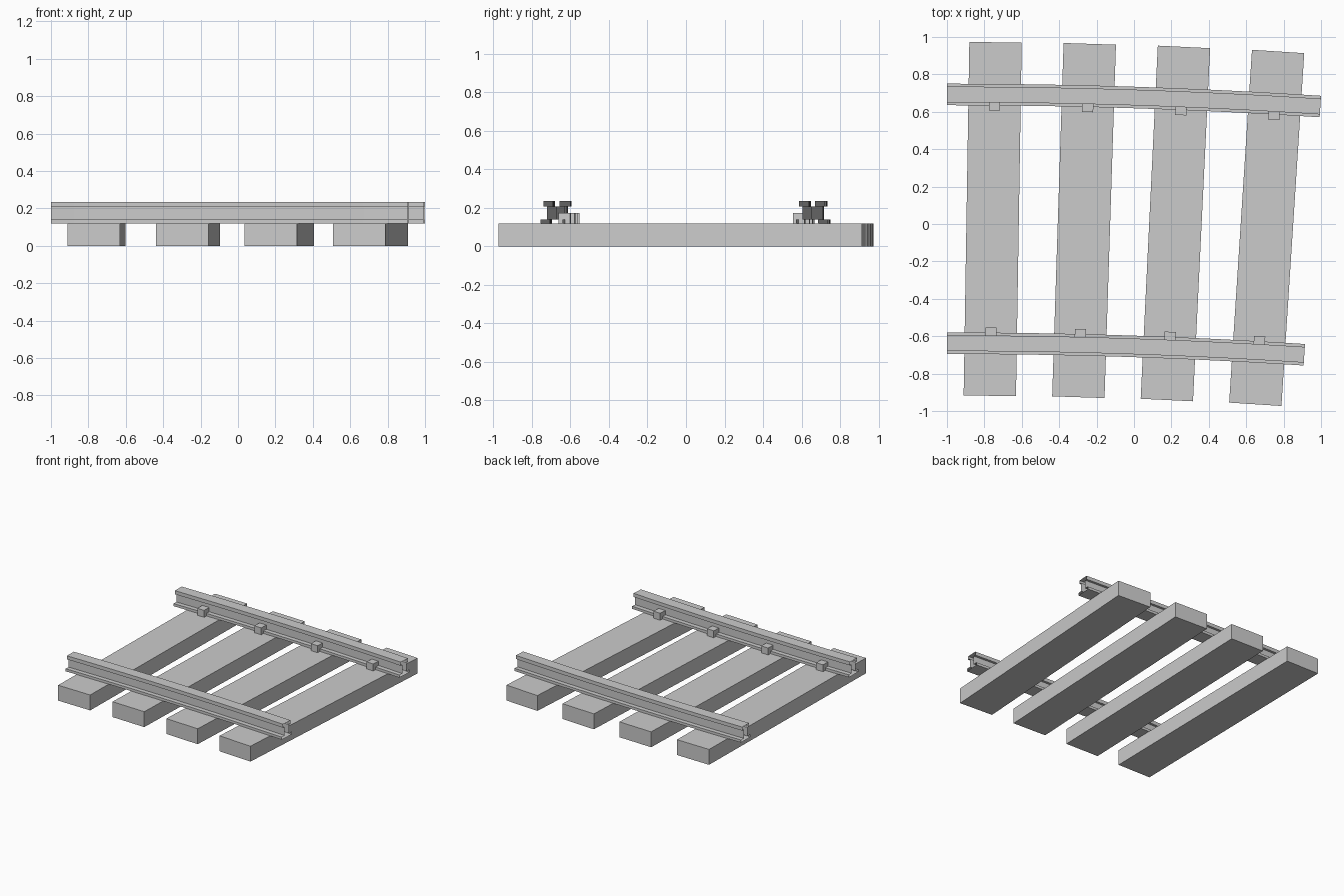
import bpy, bmesh, math
from mathutils import Matrix

if "Cube" in bpy.data.objects:
    bpy.data.objects.remove(bpy.data.objects["Cube"])

THETA = math.radians(3.7)                 # total turn of the curved track
R = 2 / math.sin(THETA) - 0.7225          # radius of the centre line
Y0 = 0.0275                               # centre line height at the start
N_TIES, SEGS = 4, 16


def place(a, offset):
    """Point on the curve at angle a, offset outwards from the centre line."""
    r = R + offset
    return -1 + r * math.sin(a), Y0 - R + r * math.cos(a)


def finish(name, bm):
    bmesh.ops.recalc_face_normals(bm, faces=bm.faces[:])
    me = bpy.data.meshes.new(name)
    bm.to_mesh(me)
    bm.free()
    ob = bpy.data.objects.new(name, me)
    bpy.context.collection.objects.link(ob)
    return ob


def box(name, size, frame, centre):
    bm = bmesh.new()
    bmesh.ops.create_cube(bm, size=1)
    bm.transform(Matrix.Translation(centre) @ Matrix.Diagonal((*size, 1)))
    ob = finish(name, bm)
    ob.matrix_world = frame
    return ob


# I-shaped rail section: half outline mirrored, swept along the arc, ends open
half = [(0.0575, 0.12), (0.0575, 0.14), (0.0235, 0.14),
        (0.0235, 0.207), (0.042, 0.207), (0.042, 0.235)]
profile = half + [(-y, z) for y, z in reversed(half)]


def rail(name, offset):
    bm = bmesh.new()
    rings = []
    for i in range(SEGS + 1):
        a = THETA * i / SEGS
        rings.append([bm.verts.new((*place(a, offset + y), z)) for y, z in profile])
    n = len(profile)
    for r0, r1 in zip(rings, rings[1:]):
        for j in range(n):
            k = (j + 1) % n
            bm.faces.new((r0[j], r0[k], r1[k], r1[j]))
    # open tube: make sure normals point outwards (top of head faces up)
    ob = finish(name, bm)
    top = max(ob.data.polygons, key=lambda p: p.center.z)
    if top.normal.z < 0:
        ob.data.flip_normals()


rail("outer_rail", 0.665)
rail("inner_rail", -0.665)

# sleepers with a clip on the inside of each rail
for i in range(N_TIES):
    x, y = place(THETA * (i + 0.5) / N_TIES, 0)
    frame = Matrix.Translation((x, y, 0)) @ Matrix.Rotation(-THETA * (i + 1) / N_TIES, 4, 'Z')
    box(f"sleeper_{i + 1}", (0.28, 1.89, 0.12), frame, (0, 0, 0.06))
    for side, s in (("outer", 1), ("inner", -1)):
        box(f"{side}_clip_{i + 1}", (0.06, 0.06, 0.058), frame, (0, s * 0.61, 0.145))
